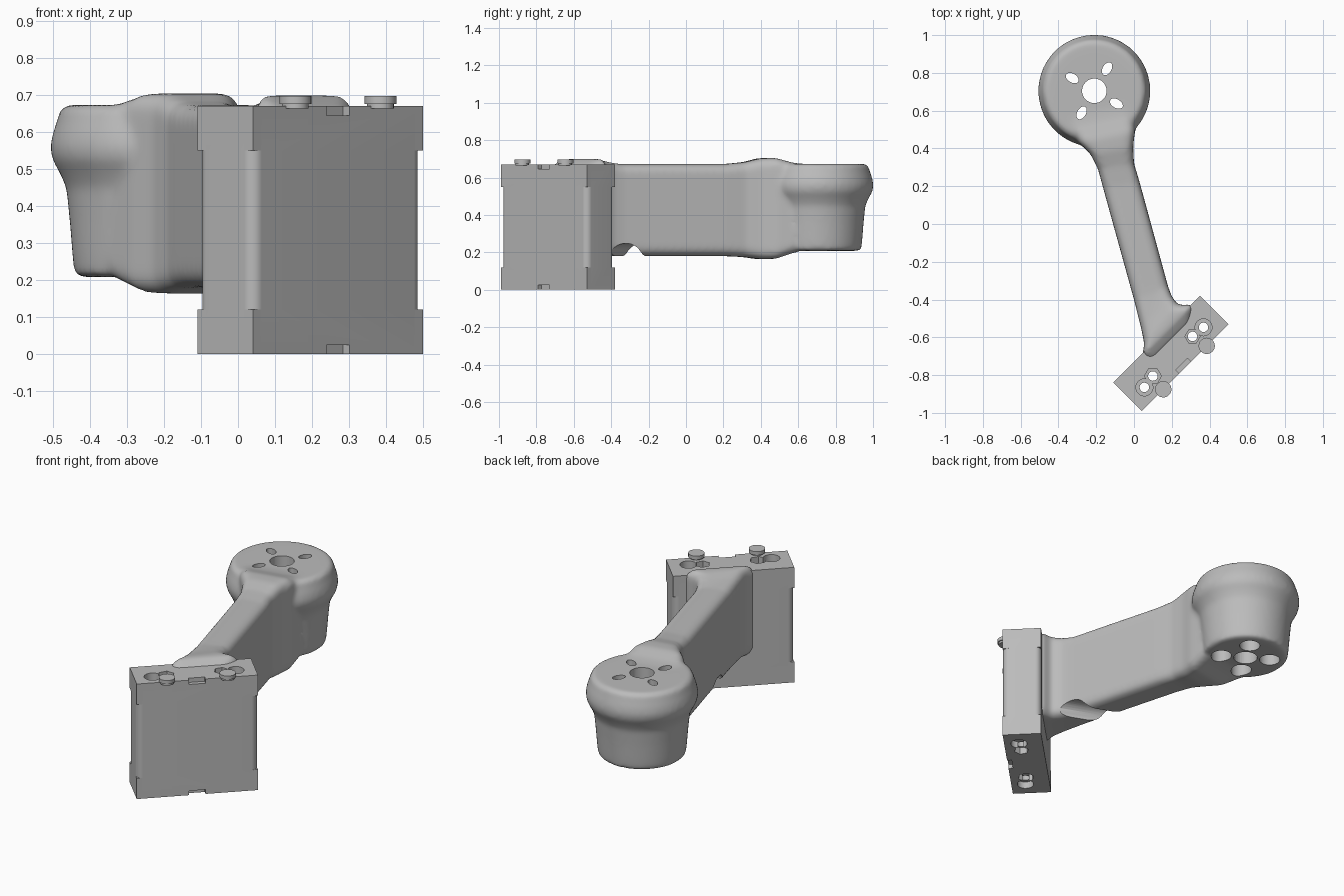
import bpy, bmesh
from math import cos, sin, pi, radians
from mathutils import Vector

if "Cube" in bpy.data.objects:
    bpy.data.objects.remove(bpy.data.objects["Cube"], do_unlink=True)

grey = bpy.data.materials.new("plain grey")
grey.use_nodes = True
colour = (0.5, 0.5, 0.5, 1)
grey.diffuse_color = colour
grey.node_tree.nodes["Principled BSDF"].inputs["Base Color"].default_value = colour


def loft(name, *shells):
    """Mesh of one or more closed shells, each a list of matching rings."""
    bm = bmesh.new()
    for rings in shells:
        rows = [[bm.verts.new(p) for p in ring] for ring in rings]
        n = len(rows[0])
        for a, b in zip(rows, rows[1:]):
            for i in range(n):
                j = (i + 1) % n
                bm.faces.new((a[i], a[j], b[j], b[i]))
        bm.faces.new(rows[0][::-1])
        bm.faces.new(rows[-1])
    bmesh.ops.remove_doubles(bm, verts=bm.verts, dist=1e-5)
    bmesh.ops.recalc_face_normals(bm, faces=bm.faces)
    mesh = bpy.data.meshes.new(name)
    bm.to_mesh(mesh)
    bm.free()
    mesh.materials.append(grey)
    ob = bpy.data.objects.new(name, mesh)
    bpy.context.collection.objects.link(ob)
    return ob


def circle(x, y, z, rx, ry=None, turn=0, n=32):
    ry = ry or rx
    pts = [(rx * cos(2 * pi * i / n), ry * sin(2 * pi * i / n)) for i in range(n)]
    return [Vector((x + a * cos(turn) - b * sin(turn),
                    y + a * sin(turn) + b * cos(turn), z)) for a, b in pts]


def tube(x, y, z0, z1, rx, ry=None, turn=0, n=32):
    return loft("cutter", [circle(x, y, z, rx, ry, turn, n) for z in (z0, z1)])


def rounded(hw, hh, r, square=False, n=8):
    """Rounded rectangle; square pushes the corner points out to sharp corners."""
    pts = []
    for k, (sx, sy) in enumerate(((1, 1), (-1, 1), (-1, -1), (1, -1))):
        for i in range(n + 1):
            a = (k + i / n) * pi / 2
            c, s = cos(a), sin(a)
            q = r / max(abs(c), abs(s)) if square else r
            pts.append((sx * (hw - r) + q * c, sy * (hh - r) + q * s))
    return pts


def carve(ob, cutters):
    """Subtract the cutters, bake all modifiers and remove the cutters."""
    for c in cutters:
        c.hide_render = True
        m = ob.modifiers.new("cut", "BOOLEAN")
        m.operation, m.solver, m.object = "DIFFERENCE", "EXACT", c
    bpy.context.view_layer.update()
    deps = bpy.context.evaluated_depsgraph_get()
    mesh = bpy.data.meshes.new_from_object(ob.evaluated_get(deps))
    ob.modifiers.clear()
    ob.data = mesh
    for c in cutters:
        bpy.data.objects.remove(c, do_unlink=True)


def smooth(ob, angle=35):
    bpy.ops.object.select_all(action="DESELECT")
    ob.select_set(True)
    bpy.context.view_layer.objects.active = ob
    bpy.ops.object.shade_smooth_by_angle(angle=radians(angle))


# Cup profile: radius, height
CX, CY = -0.21, 0.705
profile = [(0.215, 0.208), (0.232, 0.215), (0.237, 0.26), (0.245, 0.36),
           (0.254, 0.45), (0.272, 0.49), (0.292, 0.525), (0.298, 0.56),
           (0.29, 0.6), (0.279, 0.63), (0.27, 0.662), (0.25, 0.673)]
cup = [circle(CX, CY, z, r, n=64) for r, z in profile]

# Arm stations: left x, y, right x, y, bottom, top
stations = [(-0.34, 0.66, -0.05, 0.70, 0.23, 0.665),
            (-0.35, 0.51, 0.00, 0.58, 0.195, 0.68),
            (-0.29, 0.43, 0.005, 0.49, 0.165, 0.705),
            (-0.23, 0.37, -0.005, 0.41, 0.163, 0.703),
            (-0.19, 0.29, 0.00, 0.32, 0.175, 0.682),
            (-0.163, 0.19, 0.03, 0.22, 0.18, 0.672),
            (0.00, -0.40, 0.18, -0.33, 0.18, 0.672),
            (0.04, -0.56, 0.20, -0.385, 0.18, 0.685),
            (0.055, -0.635, 0.235, -0.43, 0.178, 0.698),
            (0.045, -0.69, 0.31, -0.425, 0.175, 0.70),
            (0.08, -0.74, 0.31, -0.51, 0.18, 0.665)]
arm = []
for lx, ly, rx, ry, z0, z1 in stations:
    left, right = Vector((lx, ly, 0)), Vector((rx, ry, 0))
    mid, across = (left + right) / 2, (right - left).normalized()
    half = (right - left).length / 2
    arm.append([mid + across * a + Vector((0, 0, (z0 + z1) / 2 + b))
                for a, b in rounded(half, (z1 - z0) / 2, 0.05)])

# Fuse the cup and arm into one soft casting
body = loft("arm_and_motor_cup", cup, arm)
rm = body.modifiers.new("fuse", "REMESH")
rm.mode, rm.voxel_size = "VOXEL", 0.012
sm = body.modifiers.new("soften", "SMOOTH")
sm.factor, sm.iterations = 0.5, 12

# Shaft hole, four radial slots opening into round bores below
cutters = [tube(CX, CY, 0, 1, 0.065)]
for k in range(4):
    a = radians(60 + 90 * k)
    x, y = CX + 0.135 * cos(a), CY + 0.135 * sin(a)
    cutters += [tube(x, y, 0.4, 1, 0.037, 0.023, a), tube(x, y, 0, 0.6, 0.056)]

# Cable notch across the underside of the arm
d = Vector((0.93, -0.37, 0))
side = Vector((0.37, 0.93, 0))
mid = Vector((0.06, -0.275, 0.182))
cutters.append(loft("cutter", [[mid + d * t + side * p.x + Vector((0, 0, p.y))
                                for p in circle(0, 0, 0, 0.066)] for t in (-0.3, 0.3)]))
carve(body, cutters)
smooth(body)

# Mounting block, turned 45 degrees, sharp at both ends and rounded between
U, N = Vector((1, 1, 0)).normalized(), Vector((1, -1, 0)).normalized()
BLOCK = Vector((0.195, -0.685, 0))
H = 0.67


def block_ring(z, hw, hn, r, square, centre=BLOCK):
    return [centre + U * a - N * b + Vector((0, 0, z)) for a, b in rounded(hw, hn, r, square)]


levels = [(0, True), (0.12, True), (0.12, False), (0.55, False), (0.55, True), (H, True)]
block = loft("mounting_block", [block_ring(z, 0.325, 0.106, 0.034, sq) for z, sq in levels])

# Bolt holes with counterbores at both ends
cutters = []
for x, y, r, n in ((0.368, -0.547, 0.045, 32), (0.31, -0.595, 0.04, 6),
                   (0.1, -0.805, 0.045, 6), (0.055, -0.865, 0.045, 32)):
    cutters += [tube(x, y, -1, 1, 0.025), tube(x, y, H - 0.04, 1, r, n=n),
                tube(x, y, -1, 0.04, r, n=n)]
# Small notches in the middle of the front edges
for z in (0, H):
    cutters.append(loft("cutter", [block_ring(z + s, 0.044, 0.025, 0.01, True, BLOCK + N * 0.106)
                                   for s in (-0.025, 0.025)]))
carve(block, cutters)
smooth(block)

# Two flat-headed pins on the front top edge
for name, x, y in (("left_pin", 0.385, -0.645), ("right_pin", 0.155, -0.875)):
    pin = loft(name, [circle(x, y, z, r) for z, r in
                      ((0.664, 0.036), (0.676, 0.036), (0.676, 0.043), (0.697, 0.043))])
    smooth(pin)
